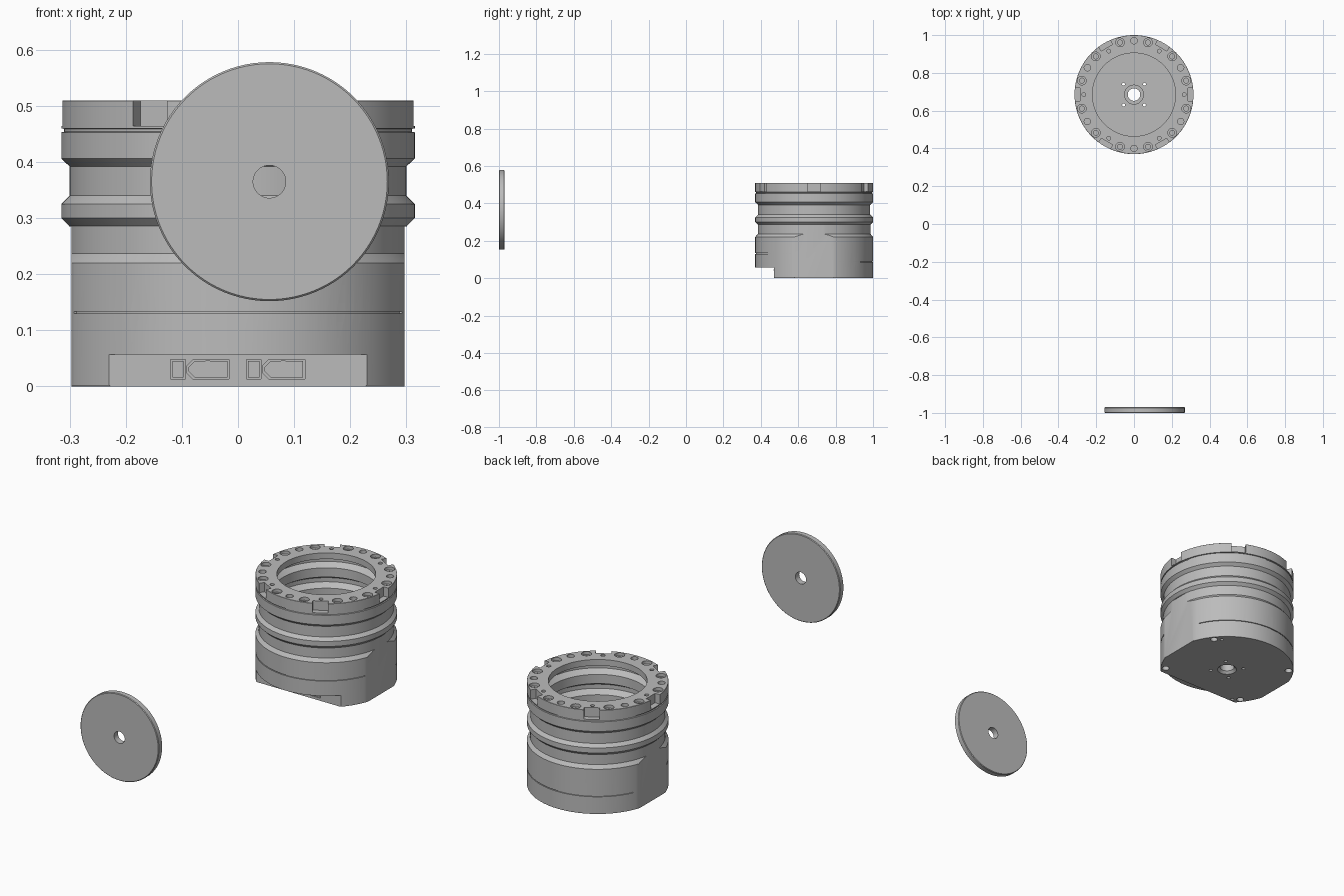
import bpy, bmesh, math
from mathutils import Matrix, Vector

if "Cube" in bpy.data.objects:
    bpy.data.objects.remove(bpy.data.objects["Cube"], do_unlink=True)

CY = 0.685      # housing axis
R = 0.315       # housing outer radius

grey = bpy.data.materials.new("machined_grey")
grey.use_nodes = True
grey.diffuse_color = (0.5, 0.5, 0.5, 1)
grey.node_tree.nodes["Principled BSDF"].inputs["Base Color"].default_value = grey.diffuse_color


def lathe(bm, profile, steps, start=0, end=360):
    """Revolve a closed (radius, z) profile about the housing axis."""
    full = end - start == 360
    rings = []
    for i in range(steps if full else steps + 1):
        a = math.radians(start + (end - start) * i / steps)
        rings.append([bm.verts.new((r * math.cos(a), CY + r * math.sin(a), z)) for r, z in profile])
    n = len(profile)
    for i in range(steps):
        p, q = rings[i], rings[(i + 1) % len(rings)]
        for j in range(n):
            k = (j + 1) % n
            bm.faces.new((p[j], q[j], q[k], p[k]))
    if not full:
        bm.faces.new(rings[0])
        bm.faces.new(rings[-1])


def box(bm, lo, hi, turn=0):
    """Box between two corners relative to the housing axis, turned about it."""
    lo, hi = Vector(lo), Vector(hi)
    m = (Matrix.Translation((0, CY, 0)) @ Matrix.Rotation(math.radians(turn), 4, 'Z')
         @ Matrix.Translation((lo + hi) / 2) @ Matrix.Diagonal((*(hi - lo), 1)))
    bmesh.ops.create_cube(bm, size=1, matrix=m)


def bore(bm, x, y, radius, z0, z1, segments=20):
    """Upright cylinder at a position relative to the housing axis."""
    bmesh.ops.create_cone(bm, cap_ends=True, segments=segments, radius1=radius, radius2=radius,
                          depth=z1 - z0, matrix=Matrix.Translation((x, CY + y, (z0 + z1) / 2)))


def polar_bore(bm, angle, dist, *args):
    a = math.radians(angle)
    bore(bm, dist * math.cos(a), dist * math.sin(a), *args)


def prism(bm, points, y0, y1):
    """Extrude an x-z outline from y0 to y1."""
    front = [bm.verts.new((x, y0, z)) for x, z in points]
    back = [bm.verts.new((x, y1, z)) for x, z in points]
    bm.faces.new(front)
    bm.faces.new(back)
    for i in range(len(points)):
        j = (i + 1) % len(points)
        bm.faces.new((front[i], front[j], back[j], back[i]))


def make(name, bm):
    bmesh.ops.recalc_face_normals(bm, faces=bm.faces[:])
    mesh = bpy.data.meshes.new(name)
    bm.to_mesh(mesh)
    bm.free()
    mesh.materials.append(grey)
    ob = bpy.data.objects.new(name, mesh)
    bpy.context.collection.objects.link(ob)
    return ob


def activate(ob):
    bpy.ops.object.select_all(action='DESELECT')
    ob.select_set(True)
    bpy.context.view_layer.objects.active = ob


def smooth(ob):
    activate(ob)
    bpy.ops.object.shade_smooth_by_angle(angle=math.radians(25))


def carve(ob, bm):
    cutter = make("cutter", bm)
    cutter.hide_render = True
    mod = ob.modifiers.new("cut", 'BOOLEAN')
    mod.operation = 'DIFFERENCE'
    mod.solver = 'EXACT'
    mod.object = cutter
    activate(ob)
    bpy.ops.object.modifier_apply(modifier=mod.name)
    bpy.data.objects.remove(cutter, do_unlink=True)


# Housing: outside wall going up, inside wall coming down to the floor
outside = [(0.045, 0), (0.313, 0), (R, 0.003), (R, 0.22), (0.301, 0.237), (0.301, 0.286),
           (R, 0.3), (R, 0.325), (0.3, 0.34), (0.3, 0.392), (R, 0.406), (R, 0.453),
           (0.31, 0.454), (0.31, 0.459), (R, 0.46), (R, 0.509), (0.314, 0.51)]
inside = [(0.22, 0.51), (0.22, 0.48), (0.26, 0.48), (0.26, 0.45), (0.235, 0.43), (0.235, 0.385),
          (0.26, 0.37), (0.26, 0.35), (0.235, 0.33), (0.235, 0.12),
          (0.05, 0.12), (0.05, 0.11), (0.033, 0.11), (0.033, 0.012)]
bm = bmesh.new()
lathe(bm, outside + inside, 96)
housing = make("housing", bm)

# Connector outlines, a small slot and a clipped port, repeated twice
Z0, Z1, FACE = 0.013, 0.048, 0.47


def ports(inset):
    shapes = []
    for dx in (0, 0.135):
        l, r, b, t = dx - 0.12 + inset, dx - 0.094 - inset, Z0 + inset, Z1 - inset
        shapes.append([(l, b), (r, b), (r, t), (l, t)])
        l, r, c = dx - 0.091 + inset, dx - 0.016 - inset, 0.011
        shapes.append([(l + c, b), (r, b), (r, t), (l + c, t), (l, t - c), (l, b + c)])
    return shapes


# First cuts: side flats, front undercut, rim notches, counterbores, seams
bm = bmesh.new()
for s in (0, 180):
    box(bm, (0.297, -0.2, -0.1), (0.4, 0.2, 0.285), s)
box(bm, (-0.29, -0.4, -0.1), (0.29, FACE - CY, 0.057))
for k in range(6):
    box(bm, (0.287, -0.035, 0.464), (0.4, 0.035, 0.6), 60 * k)
    polar_bore(bm, 60 * k, 0.266, 0.01, 0.485, 0.6)
    polar_bore(bm, 60 * k + 30, 0.285, 0.017, 0.485, 0.6)
    for s in (-15, 15):
        polar_bore(bm, 60 * k + s, 0.286, 0.023, 0.495, 0.6)
seam = [(0.31, 0), (0.32, 0), (0.32, 0.004), (0.31, 0.004)]
lathe(bm, [(r, z + 0.13) for r, z in seam], 40, 202, 338)
lathe(bm, [(r, z + 0.085) for r, z in seam], 40, 25, 155)
for sx in (-1, 1):
    for sy in (-1, 1):
        bore(bm, 0.23 * sx, 0.178 * sy, 0.017, -0.1, 0.03)
        bore(bm, 0.055 * sx, 0.055 * sy, 0.008, -0.1, 0.2)
for s in (-1, 1):
    bore(bm, 0.2 * s, 0.2 * s, 0.008, -0.1, 0.02)
carve(housing, bm)

# Second cuts: screw bores inside the counterbores and connector recesses
bm = bmesh.new()
for k in range(12):
    polar_bore(bm, 30 * k + 15, 0.286, 0.013, 0.484, 0.6)
for outline in ports(0):
    prism(bm, outline, FACE - 0.05, FACE + 0.006)
carve(housing, bm)
smooth(housing)

# Connector plates sitting inside the recesses
bm = bmesh.new()
for outline in ports(0.003):
    prism(bm, outline, FACE + 0.001, FACE + 0.007)
for dx in (0, 0.135):
    x = dx - 0.054
    prism(bm, [(x - 0.004, 0.041), (x + 0.004, 0.041), (x + 0.004, 0.046), (x - 0.004, 0.046)],
          FACE - 0.001, FACE + 0.002)
make("connector_plates", bm)

# Separate upright disc with a centre hole, turned to face the front
bm = bmesh.new()
lathe(bm, [(0.029, 0), (0.21, 0), (0.213, 0.003), (0.213, 0.027), (0.21, 0.03), (0.029, 0.03)], 96)
bmesh.ops.translate(bm, verts=bm.verts[:], vec=(0, -CY, 0))
bmesh.ops.transform(bm, verts=bm.verts[:],
                    matrix=Matrix.Translation((0.056, -0.97, 0.365)) @ Matrix.Rotation(math.pi / 2, 4, 'X'))
smooth(make("disc", bm))
